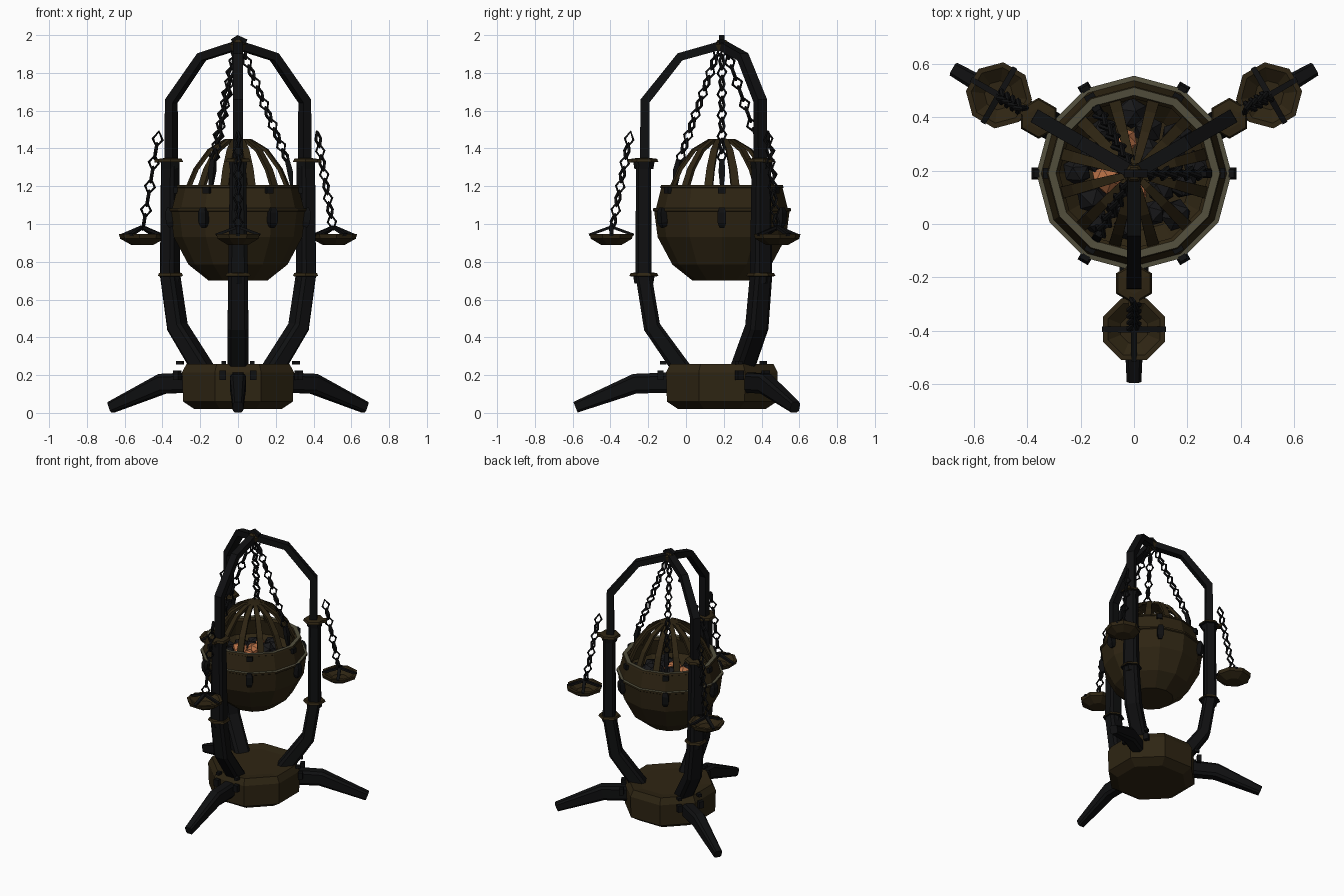
import bpy, bmesh, math, random
from mathutils import Matrix, Vector

if "Cube" in bpy.data.objects:
    bpy.data.objects.remove(bpy.data.objects["Cube"])

random.seed(4)
YC = 0.19                                   # shared vertical axis
ARMS = [math.radians(a) for a in (-90, 30, 150)]
CHAINS = [math.radians(a) for a in (0, 120, 240)]


def mat(name, rgb):
    m = bpy.data.materials.new(name)
    m.diffuse_color = (*rgb, 1)
    m.use_nodes = True
    m.node_tree.nodes["Principled BSDF"].inputs["Base Color"].default_value = m.diffuse_color
    return m


IRON = mat("black iron", (0.0048, 0.005, 0.0055))
BRONZE = mat("dark bronze", (0.028, 0.0185, 0.0065))
TRIM = mat("worn trim", (0.085, 0.078, 0.046))
COAL = mat("coal", (0.009, 0.009, 0.01))
EMBER = mat("ember", (0.5, 0.17, 0.065))


def place(a):
    return Matrix.Translation((0, YC, 0)) @ Matrix.Rotation(a, 4, 'Z')


def finish(name, bm, mats, m=Matrix.Identity(4)):
    bmesh.ops.recalc_face_normals(bm, faces=bm.faces)
    me = bpy.data.meshes.new(name)
    bm.to_mesh(me)
    bm.free()
    me.transform(m)
    for k in mats:
        me.materials.append(k)
    ob = bpy.data.objects.new(name, me)
    bpy.context.collection.objects.link(ob)
    return ob


def beam(bm, path, chamfer=0.0):
    """Bar in the radial plane; path holds (r, z, width, thickness)."""
    rings = []
    pts = [Vector((p[0], 0, p[1])) for p in path]
    for i, (r, z, w, t) in enumerate(path):
        d0 = (pts[i] - pts[max(i - 1, 0)]).normalized()
        d1 = (pts[min(i + 1, len(pts) - 1)] - pts[i]).normalized()
        d = (d0 + d1).normalized()
        n = Vector((-d.z, 0, d.x))
        c = chamfer
        sec = [(1, 1 - c), (1 - c, 1), (c - 1, 1), (-1, 1 - c), (-1, c - 1), (c - 1, -1), (1 - c, -1), (1, c - 1)]
        if not c:
            sec = [(1, 1), (-1, 1), (-1, -1), (1, -1)]
        rings.append([bm.verts.new(pts[i] + Vector((0, u * w / 2, 0)) + n * v * t / 2) for u, v in sec])
    for a, b in zip(rings, rings[1:]):
        for k in range(len(a)):
            j = (k + 1) % len(a)
            bm.faces.new((a[k], a[j], b[j], b[k]))
    bm.faces.new(rings[0])
    bm.faces.new(rings[-1])


def lathe(bm, prof, n, phase=0.0, idx=None, cx=0.0):
    """Faceted turning; idx gives a material slot per profile segment."""
    rings = [[bm.verts.new((cx + r * math.cos(phase + k * math.tau / n), r * math.sin(phase + k * math.tau / n), z))
              for k in range(n)] for r, z in prof]
    for i, (a, b) in enumerate(zip(rings, rings[1:])):
        for k in range(n):
            f = bm.faces.new((a[k], a[(k + 1) % n], b[(k + 1) % n], b[k]))
            f.material_index = idx[i] if idx else 0
    bm.faces.new(rings[0])
    bm.faces.new(rings[-1]).material_index = idx[-1] if idx else 0


def box(bm, c, s):
    bmesh.ops.create_cube(bm, size=1, matrix=Matrix.Translation(c) @ Matrix.Diagonal((*s, 1)))


def chain(bm, p, q, count, half_l=0.042, half_w=0.026, wire=0.007):
    """Diamond links from p to q, alternate links turned a quarter."""
    p, q = Vector(p), Vector(q)
    turn = (q - p).to_track_quat('Z', 'Y').to_matrix().to_4x4()
    for i in range(count):
        m = (Matrix.Translation(p.lerp(q, (i + 0.5) / count)) @ turn
             @ Matrix.Rotation(math.pi / 2 * (i % 2) + 0.5, 4, 'Z'))
        rings = []
        for k in range(4):
            c, s = math.cos(k * math.pi / 2), math.sin(k * math.pi / 2)
            rings.append([bm.verts.new(m @ Vector((c * (half_w + u * wire), v * wire * 1.3, s * (half_l + u * wire))))
                          for u, v in ((1, 0), (0, 1), (-1, 0), (0, -1))])
        for k in range(4):
            a, b = rings[k], rings[(k + 1) % 4]
            for j in range(4):
                bm.faces.new((a[j], a[(j + 1) % 4], b[(j + 1) % 4], b[j]))


# Plinth
bm = bmesh.new()
lathe(bm, [(0.25, 0.02), (0.315, 0.06), (0.32, 0.215), (0.295, 0.26), (0.22, 0.25)], 8, math.pi / 8)
finish("base_block", bm, [BRONZE], place(0))

# Parts repeated on each of the three arms
for i, a in enumerate(ARMS):
    m = place(a)
    bm = bmesh.new()
    beam(bm, [(0.25, 0.16, .085, .11), (0.46, 0.155, .085, .105), (0.775, 0.03, .055, .06)], 0.35)
    for s in (-1, 1):
        box(bm, (0.325, s * 0.08, 0.2), (0.03, 0.035, 0.05))
        box(bm, (0.31, s * 0.075, 0.265), (0.035, 0.025, 0.02))
    finish(f"foot_{i}", bm, [IRON], m)

    bm = bmesh.new()
    beam(bm, [(0.19, 0.2, .11, .1), (0.37, 0.455, .11, .09), (0.415, 0.73, .105, .085),
              (0.415, 1.335, .085, .08)], 0.35)
    finish(f"lower_post_{i}", bm, [IRON], m)

    bm = bmesh.new()
    beam(bm, [(0.408, 1.32, .055, .05), (0.408, 1.65, .055, .05), (0.222, 1.885, .052, .045),
              (-0.01, 1.95, .05, .045)])
    finish(f"upper_arm_{i}", bm, [IRON], m)

    # Collars: bronze plate over an iron band
    bm = bmesh.new()
    for z in (0.73, 1.335):
        lathe(bm, [(0.05, z - 0.045), (0.056, z - 0.008), (0.077, z - 0.006), (0.07, z + 0.01), (0.04, z + 0.014)],
              6, 0, [1, 1, 0, 0], 0.413)
    box(bm, (0.475, 0, 1.335), (0.045, 0.04, 0.02))
    finish(f"collars_{i}", bm, [BRONZE, IRON], m)

    # Weighing pan with straps
    bm = bmesh.new()
    lathe(bm, [(0.06, 0.89), (0.118, 0.922), (0.125, 0.947), (0.105, 0.947), (0.055, 0.91)], 8, math.pi / 8, None, 0.585)
    finish(f"pan_{i}", bm, [BRONZE], m)
    bm = bmesh.new()
    beam(bm, [(-0.118, 0.942, .02, .014), (0, 0.985, .024, .016), (0.118, 0.942, .02, .014)])
    bmesh.ops.rotate(bm, verts=bm.verts, cent=(0, 0, 0), matrix=Matrix.Rotation(math.pi / 2, 3, 'Z'))
    beam(bm, [(-0.118, 0.942, .02, .014), (0, 0.985, .024, .016), (0.118, 0.942, .02, .014)])
    finish(f"pan_straps_{i}", bm, [IRON], m @ Matrix.Translation((0.585, 0, 0)))
    bm = bmesh.new()
    chain(bm, (0.58, 0, 0.98), (0.485, 0, 1.48), 8)
    finish(f"pan_chain_{i}", bm, [IRON], m)

# Top joint
bm = bmesh.new()
lathe(bm, [(0.035, 1.915), (0.045, 1.95), (0.025, 1.975)], 6)
finish("top_joint", bm, [BRONZE], place(0))
bm = bmesh.new()
beam(bm, [(-0.03, 1.965, .03, .03), (0, 1.985, .03, .03), (0.045, 1.965, .03, .025)])
finish("top_cap", bm, [IRON], place(0))

# Fire bowl with a trimmed seam and rim
bm = bmesh.new()
prof = [(0.155, 0.70), (0.262, 0.785), (0.34, 0.93), (0.358, 1.065), (0.366, 1.07), (0.366, 1.083),
        (0.348, 1.085), (0.322, 1.19), (0.327, 1.193), (0.322, 1.207), (0.293, 1.205), (0.28, 1.19),
        (0.30, 1.08), (0.22, 1.0)]
lathe(bm, prof, 12, 0, [0, 0, 0, 0, 0, 1, 0, 0, 0, 1, 0, 0, 0])
finish("fire_bowl", bm, [BRONZE, TRIM], place(0))

# Latches and rim clips around the bowl
bm = bmesh.new()
for k in range(6):
    b2 = bmesh.new()
    beam(b2, [(0.352, 0.985, .025, .03), (0.362, 1.01, .045, .04), (0.365, 1.06, .045, .04), (0.36, 1.085, .03, .03)])
    box(b2, (0.33, 0, 1.178), (0.022, 0.04, 0.035))
    tmp = bpy.data.meshes.new("tmp")
    b2.transform(Matrix.Rotation(k * math.pi / 3, 4, 'Z'))
    b2.to_mesh(tmp)
    b2.free()
    bm.from_mesh(tmp)
    bpy.data.meshes.remove(tmp)
finish("bowl_latches", bm, [IRON], place(0))

# Domed cage of curved slats
for k in range(12):
    bm = bmesh.new()
    beam(bm, [(0.278, 1.18, .045, .018), (0.23, 1.29, .042, .018), (0.155, 1.39, .036, .018),
              (0.07, 1.44, .03, .018), (0.0, 1.445, .012, .015)])
    finish(f"cage_slat_{k}", bm, [BRONZE], place((k + 0.5) * math.pi / 6))

# Bed of coals with glowing embers near the middle
bm = bmesh.new()
for k in range(22):
    a = k * 2.4
    r = 0.052 * math.sqrt(k)
    size = random.uniform(0.045, 0.065)
    n0 = len(bm.faces)
    mx = (Matrix.Translation((r * math.cos(a), r * math.sin(a), 1.10 - r * 0.25))
          @ Matrix.Rotation(random.uniform(0, 6), 4, 'X'))
    bmesh.ops.create_icosphere(bm, subdivisions=1, radius=size, matrix=mx)
    bm.faces.ensure_lookup_table()
    for f in bm.faces[n0:]:
        f.material_index = 1 if k < 8 and k % 2 == 0 else 0
finish("coals", bm, [COAL, EMBER], place(0))

# Three hanging chains with hooks
for i, a in enumerate(CHAINS):
    bm = bmesh.new()
    chain(bm, (0.015, 0, 1.94), (0.262, 0, 1.33), 11)
    beam(bm, [(0.26, 1.34, .025, .025), (0.275, 1.28, .035, .03), (0.285, 1.2, .02, .015)])
    finish(f"bowl_chain_{i}", bm, [IRON], place(a))
